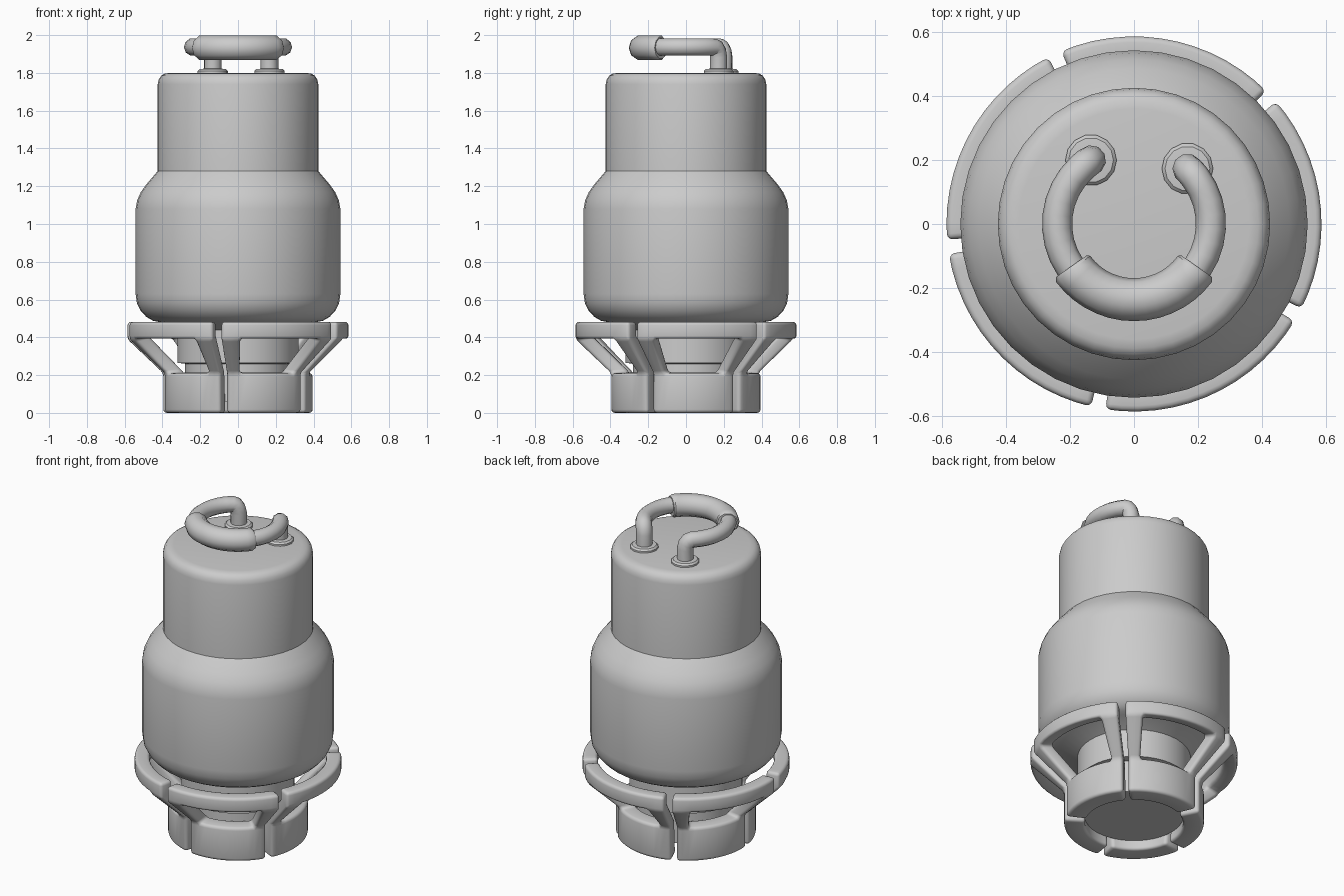
import bpy, bmesh, math
from math import sin, cos, radians

if "Cube" in bpy.data.objects:
    bpy.data.objects.remove(bpy.data.objects["Cube"])


def finish(ob, angle=38):
    bpy.ops.object.select_all(action='DESELECT')
    ob.select_set(True)
    bpy.context.view_layer.objects.active = ob
    for m in list(ob.modifiers):
        bpy.ops.object.modifier_apply(modifier=m.name)
    bpy.ops.object.shade_smooth_by_angle(angle=radians(angle))


def from_bmesh(name, bm):
    bmesh.ops.remove_doubles(bm, verts=bm.verts, dist=1e-5)
    bmesh.ops.recalc_face_normals(bm, faces=bm.faces)
    me = bpy.data.meshes.new(name)
    bm.to_mesh(me)
    bm.free()
    ob = bpy.data.objects.new(name, me)
    bpy.context.collection.objects.link(ob)
    return ob


def lathe(name, profile, n=32, cx=0, cy=0):
    bm = bmesh.new()
    rings = [[bm.verts.new((cx + r * cos(2 * math.pi * i / n),
                            cy + r * sin(2 * math.pi * i / n), z))
              for i in range(n)] for r, z in profile]
    for a, b in zip(rings, rings[1:]):
        for i in range(n):
            j = (i + 1) % n
            bm.faces.new((a[i], a[j], b[j], b[i]))
    bm.faces.new(rings[0])
    bm.faces.new(rings[-1])
    finish(from_bmesh(name, bm))


def tube(name, pts, depth):
    # pts: (x, y, z, radius factor)
    cu = bpy.data.curves.new(name, 'CURVE')
    cu.dimensions = '3D'
    cu.bevel_depth = depth
    cu.bevel_resolution = 3
    cu.use_fill_caps = True
    sp = cu.splines.new('POLY')
    sp.points.add(len(pts) - 1)
    for p, (x, y, z, r) in zip(sp.points, pts):
        p.co = (x, y, z, 1)
        p.radius = r
    ob = bpy.data.objects.new(name, cu)
    bpy.context.collection.objects.link(ob)
    bpy.ops.object.select_all(action='DESELECT')
    ob.select_set(True)
    bpy.context.view_layer.objects.active = ob
    bpy.ops.object.convert(target='MESH')
    finish(bpy.context.view_layer.objects.active)


def polar(r, deg):
    return r * cos(radians(deg)), r * sin(radians(deg))


# Body: recessed core, wide tank and narrower top
lathe("body", [
    (0.28, 0.06), (0.28, 0.26), (0.32, 0.265), (0.32, 0.44), (0.42, 0.482),
    (0.45, 0.488), (0.485, 0.508), (0.515, 0.54), (0.535, 0.58), (0.542, 0.63),
    (0.542, 1.08), (0.534, 1.125), (0.515, 1.168), (0.485, 1.21),
    (0.428, 1.277), (0.425, 1.28), (0.425, 1.74), (0.42, 1.765),
    (0.407, 1.785), (0.388, 1.796), (0.36, 1.8)], 40)

# Foot: curved bottom block, two slanted struts and a top bar
OUTER = [(0.395, 0.0), (0.395, 0.21), (0.585, 0.39), (0.585, 0.482)]
INNER = [(0.275, 0.0), (0.275, 0.21), (0.50, 0.41), (0.50, 0.482)]
STRUT_OUT, STRUT_IN = (0.395, 0.21), (0.34, 0.235)
INNER[1] = STRUT_IN


def foot(name, centre):
    half, strut, mid = 33.8, 10, 9
    angs = [-half, -half + strut / 2]
    span = 2 * (half - strut)
    angs += [-half + strut + span * i / mid for i in range(mid + 1)]
    angs += [half - strut / 2, half]
    n = len(angs) - 1
    # the bottom block is thicker than the struts, so it has one extra row
    outer = [OUTER[0], OUTER[1], OUTER[2], OUTER[3]]
    inner = [INNER[0], INNER[1], INNER[2], INNER[3]]
    inner[0] = (0.275, 0.0)
    inner[1] = (0.30, 0.215)
    bm = bmesh.new()
    V = {}
    for i, a in enumerate(angs):
        for j in range(4):
            for k, prof in enumerate((outer, inner)):
                x, y = polar(prof[j][0], centre + a)
                V[i, j, k] = bm.verts.new((x, y, prof[j][1]))
    cells = {(i, j) for i in range(n) for j in range(3)
             if j != 1 or i < 2 or i >= n - 2}
    for i, j in cells:
        def f(*ks):
            bm.faces.new([V[i + a, j + b, k] for a, b, k in ks])
        f((0, 0, 0), (1, 0, 0), (1, 1, 0), (0, 1, 0))
        f((0, 0, 1), (0, 1, 1), (1, 1, 1), (1, 0, 1))
        if (i - 1, j) not in cells:
            f((0, 0, 0), (0, 1, 0), (0, 1, 1), (0, 0, 1))
        if (i + 1, j) not in cells:
            f((1, 0, 0), (1, 0, 1), (1, 1, 1), (1, 1, 0))
        if (i, j - 1) not in cells:
            f((0, 0, 0), (0, 0, 1), (1, 0, 1), (1, 0, 0))
        if (i, j + 1) not in cells:
            f((0, 1, 0), (1, 1, 0), (1, 1, 1), (0, 1, 1))
    ob = from_bmesh(name, bm)
    bev = ob.modifiers.new("round", 'BEVEL')
    bev.width = 0.018
    bev.segments = 3
    bev.limit_method = 'ANGLE'
    bev.angle_limit = radians(25)
    finish(ob)


for k in range(5):
    foot(f"foot_{k + 1}", 7 + 72 * k)

# Carrying handle: open ring with bent-down ends
R, Z, A0, A1 = 0.24, 1.937, 46, -236
ends = [(0, 1.79), (0, 1.885), (1.5, 1.912), (4.5, 1.93), (9, Z)]
path = [(*polar(R, A0 - d), z, 1) for d, z in ends]
path += [(*polar(R, A0 - 9 + (A1 - A0 + 18) * i / 26), Z, 1) for i in range(1, 26)]
path += [(*polar(R, A1 + d), z, 1) for d, z in reversed(ends)]
tube("handle", path, 0.047)

# Thick grip around the front of the handle
grip = [(*polar(0.236, -146), 1.933, 0.88), (*polar(0.236, -143.5), 1.933, 1)]
grip += [(*polar(0.236, -143.5 + 107 * i / 14), 1.933, 1) for i in range(1, 15)]
grip += [(*polar(0.236, -34), 1.933, 0.88)]
tube("handle_grip", grip, 0.067)

# Collars where the handle meets the body
for side, a in (("right", A0), ("left", A1)):
    x, y = polar(R, a)
    lathe(f"handle_collar_{side}", [(0.08, 1.79), (0.08, 1.81), (0.07, 1.82),
                                    (0.05, 1.822)], 14, x, y)
